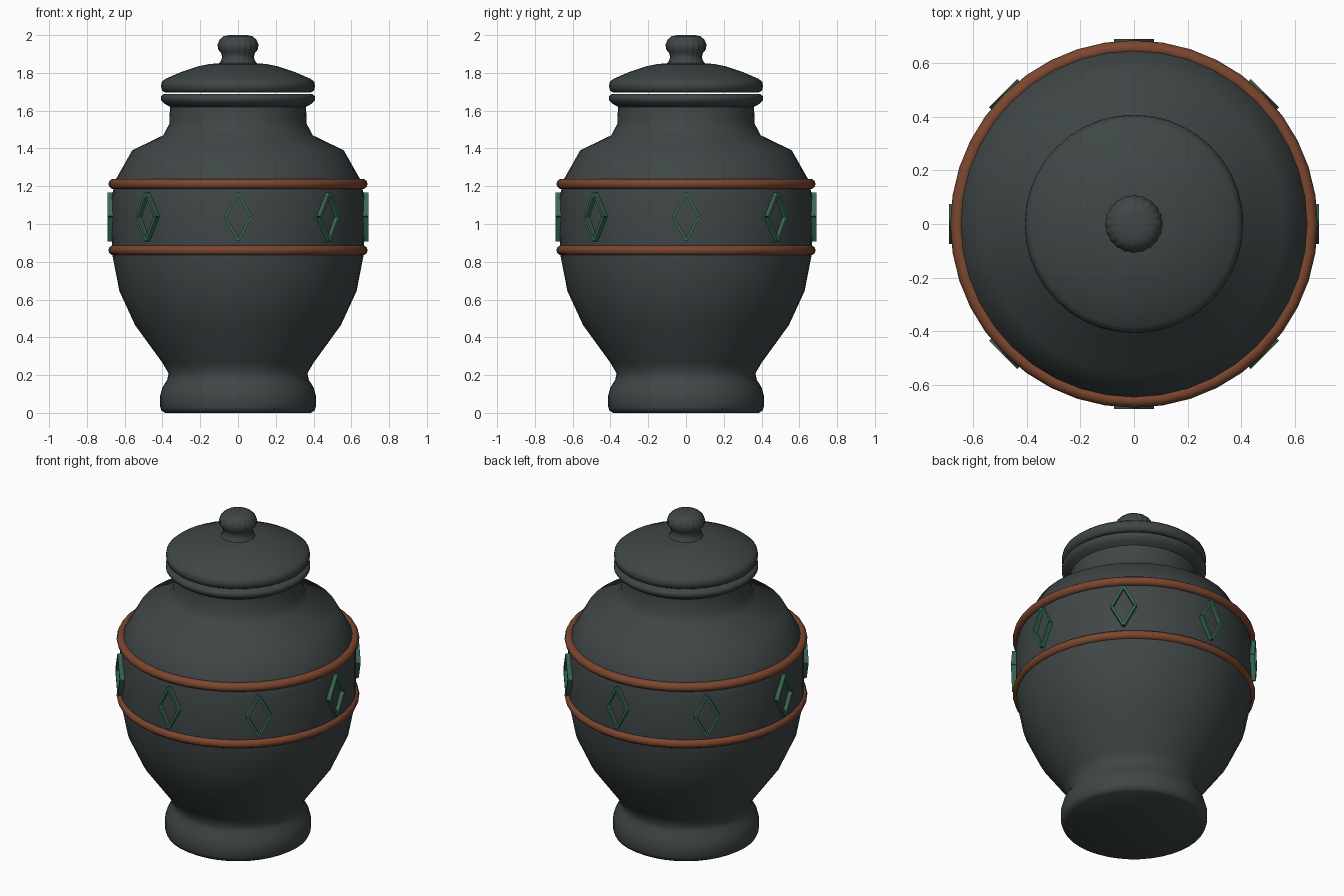
import bpy, bmesh, math
from mathutils import Matrix, Vector

cube = bpy.data.objects.get("Cube")
if cube:
    bpy.data.objects.remove(cube, do_unlink=True)


def material(name, rgb):
    m = bpy.data.materials.new(name)
    m.use_nodes = True
    m.diffuse_color = (*rgb, 1)
    m.node_tree.nodes["Principled BSDF"].inputs["Base Color"].default_value = (*rgb, 1)
    return m


slate = material("slate glaze", (0.05, 0.062, 0.062))
copper = material("copper brown", (0.2, 0.062, 0.028))
green = material("dark green", (0.04, 0.14, 0.085))


def finish(bm, name, mat, angle=None):
    bmesh.ops.recalc_face_normals(bm, faces=bm.faces)
    mesh = bpy.data.meshes.new(name)
    bm.to_mesh(mesh)
    bm.free()
    mesh.materials.append(mat)
    ob = bpy.data.objects.new(name, mesh)
    bpy.context.collection.objects.link(ob)
    if angle:
        bpy.ops.object.select_all(action='DESELECT')
        ob.select_set(True)
        bpy.context.view_layer.objects.active = ob
        bpy.ops.object.shade_smooth_by_angle(angle=math.radians(angle))
    return ob


def lathe(name, profile, mat, sides=40, closed=False, ribs=0, depth=0.0):
    """Revolve (radius, height) points; open profiles get flat end caps."""
    bm = bmesh.new()
    rings = []
    for r, z in profile:
        ring = []
        for i in range(sides):
            a = math.tau * i / sides
            rr = r * (1 + depth * math.cos(ribs * a))
            ring.append(bm.verts.new((rr * math.cos(a), rr * math.sin(a), z)))
        rings.append(ring)
    pairs = list(zip(rings, rings[1:]))
    if closed:
        pairs.append((rings[-1], rings[0]))
    else:
        bm.faces.new(rings[0])
        bm.faces.new(rings[-1])
    for lo, hi in pairs:
        for i in range(sides):
            j = (i + 1) % sides
            bm.faces.new((lo[i], lo[j], hi[j], hi[i]))
    return finish(bm, name, mat, 50)


# Urn body: foot, belly, shoulder, neck, lip and hollow mouth
lathe("urn_body", [
    (0.385, 0), (0.405, 0.012), (0.413, 0.035), (0.413, 0.09), (0.4, 0.135),
    (0.375, 0.175), (0.368, 0.21), (0.4, 0.265), (0.545, 0.465), (0.628, 0.645),
    (0.664, 0.83), (0.668, 0.93), (0.668, 1.15), (0.645, 1.24), (0.56, 1.39),
    (0.395, 1.47), (0.364, 1.53), (0.36, 1.62), (0.39, 1.637), (0.408, 1.657),
    (0.408, 1.675), (0.395, 1.687), (0.34, 1.687), (0.32, 1.65), (0.32, 1.5)], slate)

# Lid with a low dome
lathe("lid", [
    (0.385, 1.696), (0.402, 1.706), (0.408, 1.73), (0.404, 1.752), (0.385, 1.768),
    (0.3, 1.805), (0.21, 1.835), (0.15, 1.847), (0.09, 1.852)], slate)

# Ribbed knob
lathe("lid_knob", [
    (0.1, 1.845), (0.088, 1.865), (0.082, 1.885), (0.088, 1.905), (0.104, 1.925),
    (0.106, 1.95), (0.096, 1.975), (0.075, 1.994), (0.045, 2.0)],
    slate, sides=80, ribs=20, depth=0.02)

# Two rounded bands around the belly
for name, z in (("upper_band", 1.212), ("lower_band", 0.861)):
    section = [(0.659 + 0.027 * math.cos(math.tau * k / 10),
                z + 0.027 * math.sin(math.tau * k / 10)) for k in range(10)]
    lathe(name, section, copper, closed=True)

# Eight open diamonds, each framed by four thin bars
HALF_W, HALF_H, MID_Z = 0.068, 0.126, 1.038
length = math.hypot(HALF_W, HALF_H)
for n in range(8):
    turn = Matrix.Rotation(math.tau * n / 8, 4, 'Z')
    bm = bmesh.new()
    for sy in (-1, 1):
        for sz in (-1, 1):
            lean = Matrix.Rotation(sy * sz * math.atan2(HALF_W, HALF_H), 4, 'X')
            place = Matrix.Translation(Vector((0.677, sy * HALF_W / 2, MID_Z + sz * HALF_H / 2)))
            size = Matrix.Diagonal((0.028, 0.014, length, 1))
            bmesh.ops.create_cube(bm, size=1, matrix=turn @ place @ lean @ size)
    finish(bm, "diamond_" + str(n + 1), green)
